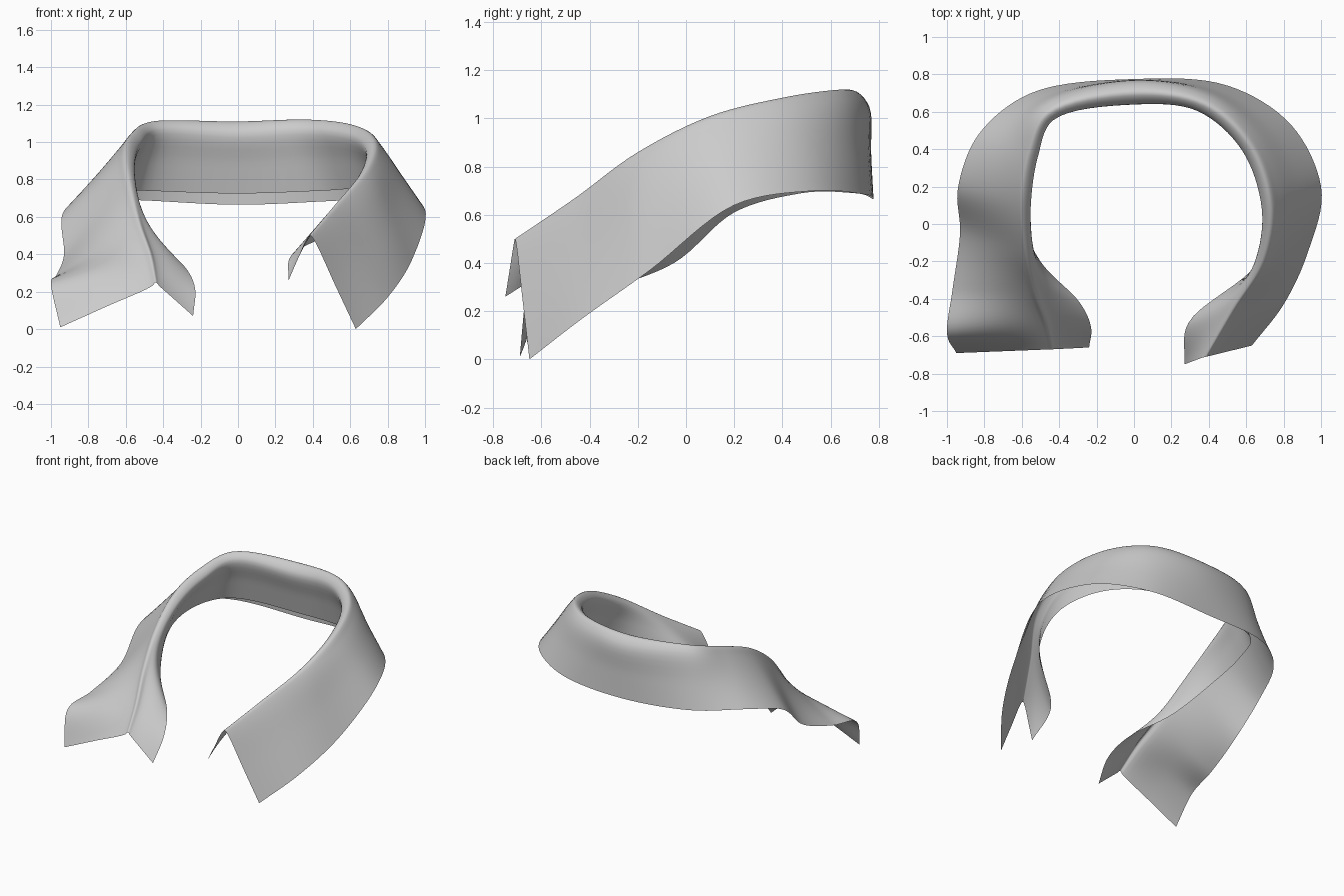
import bpy
from mathutils import Vector

if "Cube" in bpy.data.objects:
    bpy.data.objects.remove(bpy.data.objects["Cube"])

# Sections from the left front end, round the back, to the right front end:
# outer leaf edge (xyz), fold crest (xyz), inner stand edge (xyz), fold radius
SECTIONS = [
    (-.95, -.69, .01, -.44, -.67, .25, -.24, -.66, .07, .02),
    (-1.0, -.58, .24, -.47, -.53, .40, -.23, -.55, .22, .03),
    (-.97, -.35, .29, -.53, -.36, .57, -.29, -.42, .34, .035),
    (-.93, -.05, .40, -.58, -.15, .77, -.50, -.20, .50, .04),
    (-.94, .20, .61, -.60, .12, .95, -.63, .10, .68, .05),
    (-.83, .48, .69, -.56, .38, 1.05, -.62, .38, .74, .05),
    (-.55, .70, .69, -.46, .59, 1.11, -.50, .63, .74, .045),
    (0, .775, .665, 0, .70, 1.11, 0, .72, .725, .06),
    (.50, .74, .685, .38, .64, 1.12, .45, .66, .74, .055),
    (.84, .53, .70, .62, .42, 1.09, .67, .42, .75, .05),
    (1.0, .20, .64, .73, .10, 1.01, .76, .10, .70, .05),
    (.93, -.15, .37, .69, -.20, .86, .67, -.20, .58, .045),
    (.80, -.43, .17, .53, -.46, .67, .29, -.53, .40, .035),
    (.63, -.65, .00, .385, -.71, .50, .27, -.75, .26, .02),
]


def smooth_path(pts, steps):
    """Centripetal-style spline through all points."""
    ext = [pts[0] * 2 - pts[1]] + pts + [pts[-1] * 2 - pts[-2]]
    out = []
    for i in range(1, len(ext) - 2):
        a, b, c, d = ext[i - 1:i + 3]
        ab, bc, cd = [max((q - p).length, 1e-5) ** .5
                      for p, q in ((a, b), (b, c), (c, d))]
        m1 = bc * ((b - a) / ab - (c - a) / (ab + bc)) + (c - b)
        m2 = bc * ((d - c) / cd - (d - b) / (bc + cd)) + (c - b)
        for k in range(steps):
            t = k / steps
            out.append(b * (2*t**3 - 3*t*t + 1) + m1 * (t**3 - 2*t*t + t)
                       + c * (3*t*t - 2*t**3) + m2 * (t**3 - t*t))
    return out + [pts[-1]]


def cross_section(s):
    """Leaf, rolled fold and stand, from outer edge to inner edge."""
    leaf, crest, stand, r = Vector(s[0:3]), Vector(s[3:6]), Vector(s[6:9]), s[9]
    out = Vector((leaf.x - crest.x, leaf.y - crest.y, 0)).normalized()
    drop = Vector((0, 0, -r))
    outer, inner = crest + out * r + drop, crest - out * r + drop
    return [leaf, leaf.lerp(outer, .5), outer, crest, inner,
            inner.lerp(stand, .5), stand]


# Spline along the collar first, then across it
rails = [smooth_path(list(rail), 8)
         for rail in zip(*[cross_section(s) for s in SECTIONS])]
rows = [smooth_path(list(p), 5) for p in zip(*rails)]
n = len(rows[0])
verts = [p for row in rows for p in row]
faces = [(i * n + j, i * n + j + 1, (i + 1) * n + j + 1, (i + 1) * n + j)
         for i in range(len(rows) - 1) for j in range(n - 1)]

# Folded shirt collar
mesh = bpy.data.meshes.new("folded_collar")
mesh.from_pydata(verts, [], faces)
mesh.update()
collar = bpy.data.objects.new("folded_collar", mesh)
bpy.context.collection.objects.link(collar)
for poly in mesh.polygons:
    poly.use_smooth = True
